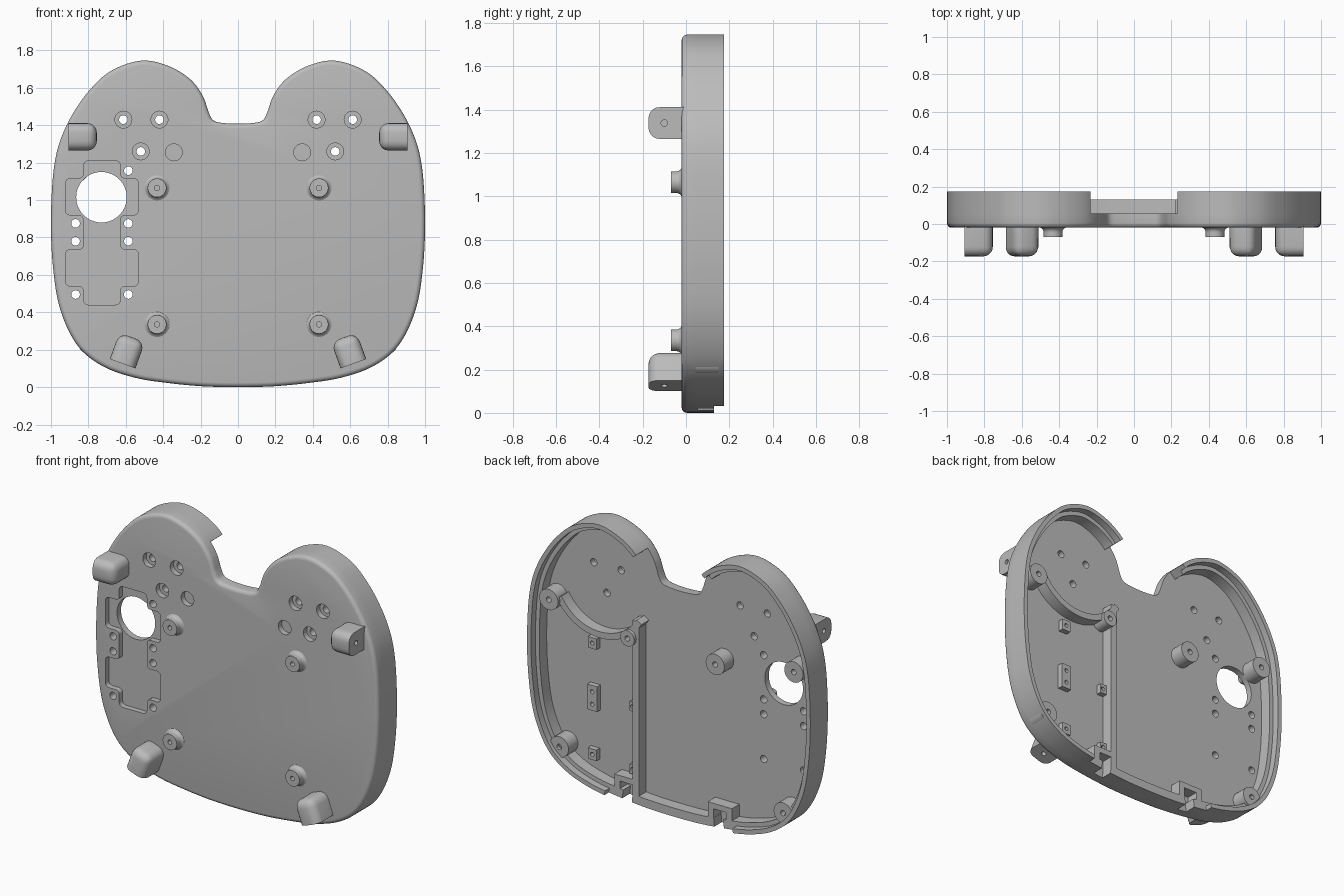
import bpy, bmesh, math
from mathutils import Vector

if "Cube" in bpy.data.objects:
    bpy.data.objects.remove(bpy.data.objects["Cube"])

GREY = bpy.data.materials.new("matte_grey")
GREY.use_nodes = True
GREY.diffuse_color = (0.5, 0.5, 0.5, 1)
GREY.node_tree.nodes["Principled BSDF"].inputs["Base Color"].default_value = (0.5, 0.5, 0.5, 1)

FRONT, FLOOR, LEDGE, BACK = -0.02, 0.055, 0.13, 0.175
parts = []


def finish(name, bm):
    bmesh.ops.recalc_face_normals(bm, faces=bm.faces)
    mesh = bpy.data.meshes.new(name)
    bm.to_mesh(mesh)
    bm.free()
    mesh.materials.append(GREY)
    ob = bpy.data.objects.new(name, mesh)
    bpy.context.collection.objects.link(ob)
    parts.append(ob)
    return ob


def loft(bm, rings):
    """Join closed rings of points and cap both ends."""
    rows = [[bm.verts.new(p) for p in ring] for ring in rings]
    n = len(rows[0])
    for a, b in zip(rows, rows[1:]):
        for i in range(n):
            j = (i + 1) % n
            bm.faces.new((a[i], a[j], b[j], b[i]))
    bm.faces.new(rows[0])
    bm.faces.new(rows[-1])
    return rows


def lathe(bm, x, z, profile, sides=32):
    """Turn (radius, y) pairs about an axis running front to back."""
    angles = [math.tau * i / sides for i in range(sides)]
    loft(bm, [[(x + r * math.cos(a), y, z + r * math.sin(a)) for a in angles] for r, y in profile])


def prism(bm, outline, y0, y1):
    return loft(bm, [[(x, y, z) for x, z in outline] for y in (y0, y1)])


def block(bm, x, z, w, h, y0, y1):
    prism(bm, [(x - w / 2, z - h / 2), (x + w / 2, z - h / 2),
               (x + w / 2, z + h / 2), (x - w / 2, z + h / 2)], y0, y1)


def cut(ob, cutters):
    """Subtract cutters from a part and discard them."""
    for cutter in cutters:
        mod = ob.modifiers.new("cut", 'BOOLEAN')
        mod.operation, mod.solver, mod.object = 'DIFFERENCE', 'EXACT', cutter
        cutter.hide_render = True
    bpy.context.view_layer.update()
    graph = bpy.context.evaluated_depsgraph_get()
    mesh = bpy.data.meshes.new_from_object(ob.evaluated_get(graph))
    ob.modifiers.clear()
    ob.data = mesh
    for cutter in cutters:
        parts.remove(cutter)
        bpy.data.objects.remove(cutter)


# Outline: half the silhouette from top centre to bottom centre, smoothed and mirrored
half = [(0, 1.408), (.08, 1.412), (.13, 1.425), (.155, 1.465), (.19, 1.56), (.26, 1.65),
        (.38, 1.72), (.52, 1.745), (.68, 1.69), (.8, 1.58), (.89, 1.45), (.95, 1.32),
        (.98, 1.2), (.995, 1.05), (1, .85), (.99, .65), (.96, .45), (.9, .29), (.82, .18),
        (.7, .1), (.55, .05), (.4, .025), (.2, .005), (0, 0)]
keys = [Vector(p) for p in half + [(-x, z) for x, z in half[-2:0:-1]]]
path, STEPS = [], 9
for i in range(len(keys)):
    a, b, c, d = (keys[(i + k) % len(keys)] for k in (-1, 0, 1, 2))
    for s in range(STEPS):
        t = s / STEPS
        path.append(0.5 * (2 * b + (c - a) * t + (2 * a - 5 * b + 4 * c - d) * t * t
                           + (3 * b - a - 3 * c + d) * t ** 3))
inward = []
for i in range(len(path)):
    t = (path[(i + 1) % len(path)] - path[i - 1]).normalized()
    inward.append(Vector((t.y, -t.x)))


def inset(i, d, y):
    p = path[i] + inward[i] * d
    return (p.x, y, p.y)


# Face plate with a rounded front edge
R = 0.025
profile = [(R * (1 - math.sin(a)), FRONT + R * (1 - math.cos(a)))
           for a in [math.pi / 2 * k / 4 for k in range(5)]] + [(0, FLOOR)]
bm = bmesh.new()
loft(bm, [[inset(i, d, y) for i in range(len(path))] for d, y in profile])
plate = finish("face_plate", bm)

# Recesses: servo pocket, counterbores and blind dimples
POCKET_X = -0.7275
side = [(.0975, .44), (.0975, .54), (.195, .54), (.195, .735), (.0975, .735),
        (.0975, .92), (.195, .92), (.195, 1.115), (.0975, 1.115), (.0975, 1.21)]
cross = [(POCKET_X + x, z) for x, z in side] + [(POCKET_X - x, z) for x, z in reversed(side)]
sensor_holes = [(s * x, z) for s in (1, -1) for x, z in ((.42, 1.43), (.613, 1.43), (.52, 1.26))]
bm = bmesh.new()
prism(bm, cross, -.06, .015)
corners = [e for e in bm.edges if abs(e.verts[0].co.y - e.verts[1].co.y) > .01]
bmesh.ops.bevel(bm, geom=corners, offset=.025, segments=4, affect='EDGES', profile=.5)
for x, z in sensor_holes + [(.343, 1.255), (-.343, 1.255)]:
    lathe(bm, x, z, [(.045, -.06), (.045, .015)])
recesses = finish("recess_cutter", bm)

# Holes passing right through the plate
bm = bmesh.new()
lathe(bm, -.73, 1.015, [(.135, -.1), (.135, .1)], 64)
screws = [(POCKET_X + s * .141, z) for s in (1, -1) for z in (.875, .78, .495)]
for x, z in sensor_holes + screws + [(POCKET_X + .141, 1.157)]:
    lathe(bm, x, z, [(.023, -.1), (.023, .1)], 24)
cut(plate, [recesses, finish("hole_cutter", bm)])


# Rim wall and outer lip, each broken where the rule says
def rim(name, keep, width, y0, y1):
    runs = [[]]
    for i, p in enumerate(path):
        if keep(abs(p.x), p.y):
            runs[-1].append(i)
        elif runs[-1]:
            runs.append([])
    bm = bmesh.new()
    for run in runs:
        if len(run) > 1:
            loft(bm, [[inset(i, 0, y0), inset(i, width, y0), inset(i, width, y1), inset(i, 0, y1)]
                      for i in run])
    finish(name, bm)


PORT = 0.33
rim("rim_wall", lambda x, z: not (x < .225 and z > 1.3) and not (abs(x - PORT) < .025 and z < .3),
    .055, FLOOR, LEDGE)
rim("rim_lip", lambda x, z: not (x < .225 and z > 1.3) and not (x < .45 and z < .3),
    .028, LEDGE, BACK)

# Battery bay: straight divider and curved wall
bm = bmesh.new()
block(bm, .265, .61, .045, 1.13, FLOOR - .01, LEDGE)
finish("bay_divider", bm)
bm = bmesh.new()
arc = [math.radians(-148 + 118 * k / 24) for k in range(25)]
loft(bm, [[(.52 + r * math.cos(a), y, 1.35 + r * math.sin(a)) for r, y in
           ((.31, .045), (.35, .045), (.35, LEDGE), (.31, LEDGE))] for a in arc])
finish("bay_arc_wall", bm)

# Small drilled pads on the bay floor
bm = bmesh.new()
for x, z, w, h in ((.6, .93, .06, .07), (.6, .58, .07, .16), (.6, .22, .06, .07),
                   (.31, .6, .05, .06), (.31, .2, .05, .06)):
    block(bm, x, z, w, h, FLOOR - .01, FLOOR + .035)
pads = finish("bay_pads", bm)
bm = bmesh.new()
for x, z in ((.6, .93), (.6, .62), (.6, .54), (.6, .22), (.315, .6), (.315, .2)):
    lathe(bm, x, z, [(.013, FLOOR + .005), (.013, .2)], 16)
cut(pads, [finish("pad_cutter", bm)])

for s, label in ((1, "left"), (-1, "right")):
    # Cable port frame beside the lower wall
    bm = bmesh.new()
    frame = [(-.085, .03), (-.085, .16), (.085, .16), (.085, .03),
             (.045, .03), (.045, .125), (-.045, .125), (-.045, .03)]
    prism(bm, [(s * PORT + x, z) for x, z in frame], FLOOR - .01, LEDGE)
    finish(label + "_port_frame", bm)

    # Screw bosses inside
    bm = bmesh.new()
    for x, z in ((.865, 1.16), (.79, .24), (.31, 1.06)):
        r = .05 if s > 0 and x < .5 else .066
        lathe(bm, s * x, z, [(r, FLOOR - .01), (r, .15), (.017, .15), (.017, .08)])
    finish(label + "_inner_bosses", bm)

    # Flared standoffs on the front
    bm = bmesh.new()
    for z in (1.065, .335):
        lathe(bm, s * .433, z, [(.068, FRONT + .005), (.067, FRONT), (.057, -.026), (.051, -.036),
                                (.05, -.045), (.05, -.07), (.014, -.07), (.014, -.03)])
    finish(label + "_standoffs", bm)

    # Rounded lugs with a flat drilled outer face
    for place, px, pz, angle in (("upper", .905, 1.338, 0), ("lower", .617, .125, -70)):
        a = math.radians(angle)
        out, along = Vector((math.cos(a), math.sin(a))), Vector((-math.sin(a), math.cos(a)))

        def spot(u, v, y):
            p = Vector((px, pz)) - out * u + along * v
            return (s * p.x, y, p.y)

        bm = bmesh.new()
        rows = loft(bm, [[spot(u, v, y) for v, y in
                          ((-.073, -.01), (.073, -.01), (.073, -.173), (-.073, -.173))]
                         for u in (0, .15)])
        flat = set(rows[0])
        base = {v for v in bm.verts if v.co.y > -.05}
        soft = [e for e in bm.edges if not set(e.verts) <= flat and not set(e.verts) <= base]
        bmesh.ops.bevel(bm, geom=soft, offset=.05, segments=5, affect='EDGES', profile=.5)
        lug = finish(f"{label}_{place}_lug", bm)
        bm = bmesh.new()
        ring = [math.tau * k / 16 for k in range(16)]
        loft(bm, [[spot(u, .015 * math.cos(t), -.1 + .015 * math.sin(t)) for t in ring]
                  for u in (-.02, .06)])
        cut(lug, [finish("lug_cutter", bm)])

# Smooth the curves, keep the edges
bpy.ops.object.select_all(action='DESELECT')
for ob in parts:
    ob.select_set(True)
bpy.context.view_layer.objects.active = plate
bpy.ops.object.shade_smooth_by_angle(angle=math.radians(35))
